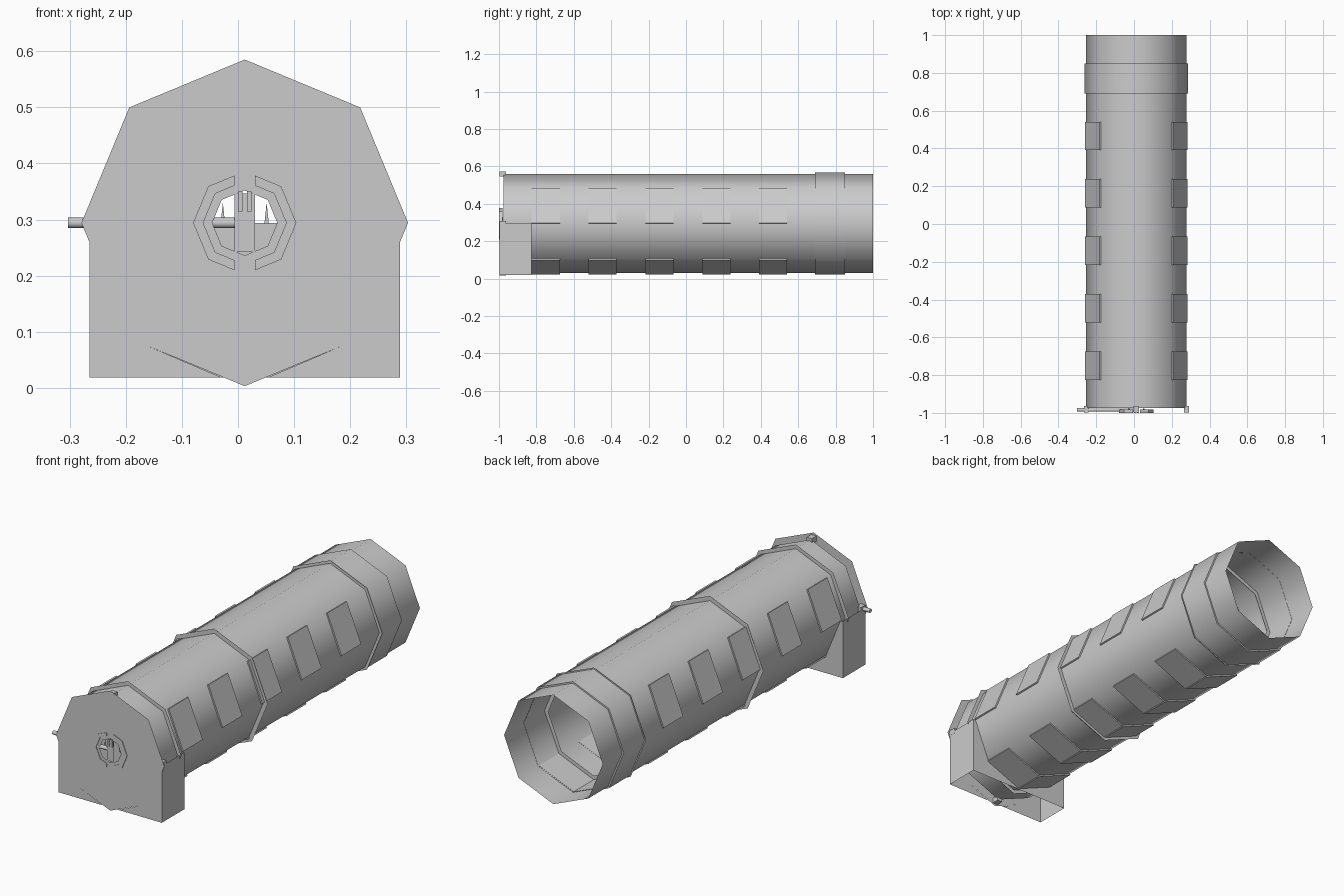
import bpy, math
from mathutils import Matrix

if "Cube" in bpy.data.objects:
    bpy.data.objects.remove(bpy.data.objects["Cube"])

CX, CZ = 0.012, 0.294          # tube axis
FRONT = -0.997


def oct_pt(r, i, y):
    a = i * math.pi / 4
    return (CX + r * math.cos(a), y, CZ + r * math.sin(a))


def make(name, verts, faces, smooth=False):
    me = bpy.data.meshes.new(name)
    me.from_pydata(verts, [], faces)
    me.update()
    ob = bpy.data.objects.new(name, me)
    bpy.context.collection.objects.link(ob)
    if smooth:
        for p in me.polygons:
            p.use_smooth = True
    return ob


def loft(name, stations, smooth=False):
    """Octagonal skin through (radius, y) stations."""
    v = [oct_pt(r, i, y) for r, y in stations for i in range(8)]
    f = [(k * 8 + i, k * 8 + (i + 1) % 8, k * 8 + 8 + (i + 1) % 8, k * 8 + 8 + i)
         for k in range(len(stations) - 1) for i in range(8)]
    return make(name, v, f, smooth)


def prism(name, outline, y0, y1):
    """Extrude an x-z outline along y."""
    n = len(outline)
    v = [(x, y, z) for y in (y0, y1) for x, z in outline]
    f = [tuple(range(n)), tuple(reversed(range(n, 2 * n)))]
    f += [(i, i + n, (i + 1) % n + n, (i + 1) % n) for i in range(n)]
    return make(name, v, f)


def box(name, x0, x1, y0, y1, z0, z1):
    return prism(name, [(x0, z0), (x1, z0), (x1, z1), (x0, z1)], y0, y1)


# main tube, open at both ends
loft("tube", [(0.265, -0.975), (0.265, 1.0)], True)

# thin flanges around the tube
for k, (y, ri, ro) in enumerate([(-0.86, 0.262, 0.285), (-0.20, 0.25, 0.288),
                                 (0.69, 0.245, 0.28)]):
    loft(f"flange_{k}", [(ri, y), (ro, y)])

# rear collar
loft("rear_collar", [(0.264, 0.69), (0.273, 0.69)])
loft("rear_collar_band", [(0.273, 0.69), (0.273, 0.85)], True)
loft("rear_collar_lip", [(0.273, 0.85), (0.264, 0.85)])

# raised plates on the upper side faces and the bottom faces
for face in (0, 3, 5, 6):
    for k in range(6):
        y = -0.75 + 0.304 * k
        if k == 5 and face in (0, 3):
            continue
        a, b = oct_pt(0.264, face, 0), oct_pt(0.264, face + 1, 0)
        m = (face + 0.5) * math.pi / 4
        dx, dz = 0.008 * math.cos(m), 0.008 * math.sin(m)
        prism(f"side_plate_{face}_{k}",
              [(a[0], a[2]), (a[0] + dx, a[2] + dz),
               (b[0] + dx, b[2] + dz), (b[0], b[2])], y - 0.075, y + 0.075)

# front disc with vent opening and centre bar
loft("front_disc", [(0.058, FRONT), (0.291, FRONT)])
make("vent_centre_bar", [(CX + sx * 0.0185, FRONT, CZ + sz * 0.052)
                         for sx, sz in ((-1, -1), (1, -1), (1, 1), (-1, 1))],
     [(0, 1, 2, 3)])

# half-octagon vent frames on each side
c = 0.0185
t = math.tan(math.pi / 8)
for s, side in ((-1, "left"), (1, "right")):
    def half(r):
        d = r * math.sqrt(0.5)
        pts = [(c, r - c * t), (d, d), (r, 0), (d, -d), (c, -r + c * t)]
        return [(CX + s * x, CZ + z) for x, z in pts]
    prism(f"vent_frame_{side}", half(0.092) + half(0.074)[::-1], -1.0, -0.982)
    # small slot bars and pointed pegs near the opening
    box(f"slot_bar_{side}", CX + s * 0.008 - 0.004, CX + s * 0.008 + 0.004,
        -1.0, -0.985, 0.314, 0.35)
    px = CX + s * 0.039
    prism(f"vent_peg_{side}", [(px - 0.004, 0.292), (px + 0.004, 0.292), (px, 0.33)],
          -0.982, -0.978)

# locking rod sticking out on the left
bpy.ops.mesh.primitive_cylinder_add(vertices=12, radius=0.0095, depth=0.303,
                                    location=(-0.1515, -0.984, CZ),
                                    rotation=(0, math.pi / 2, 0))
bpy.context.object.name = "locking_rod"
bpy.ops.object.shade_smooth_by_angle()

# clips joining disc and tube
for k in range(4):
    a = k * math.pi / 2
    ob = box(f"clip_{k}", 0.252, 0.278, FRONT, -0.963, -0.014, 0.014)
    ob.data.transform(Matrix.Translation((CX, 0, CZ)) @ Matrix.Rotation(-a, 4, 'Y'))

# base skirt: side walls, back wall and front corner pieces
X, ZB, YB = 0.277, 0.018, -0.825
for s, side in ((-1, "left"), (1, "right")):
    x = CX + s * X
    make(f"base_side_{side}", [(x, FRONT, ZB), (x, YB, ZB), (x, YB, CZ), (x, FRONT, CZ)],
         [(0, 1, 2, 3)])
    make(f"base_front_{side}",
         [(x, FRONT, CZ), (x, FRONT, ZB), (CX + s * 0.04, FRONT, ZB),
          (CX + s * 0.2055, FRONT, 0.0885)], [(0, 1, 2, 3)])
make("base_back", [(CX - X, YB, ZB), (CX + X, YB, ZB), (CX + X, YB, CZ), (CX - X, YB, CZ)],
     [(0, 1, 2, 3)])
